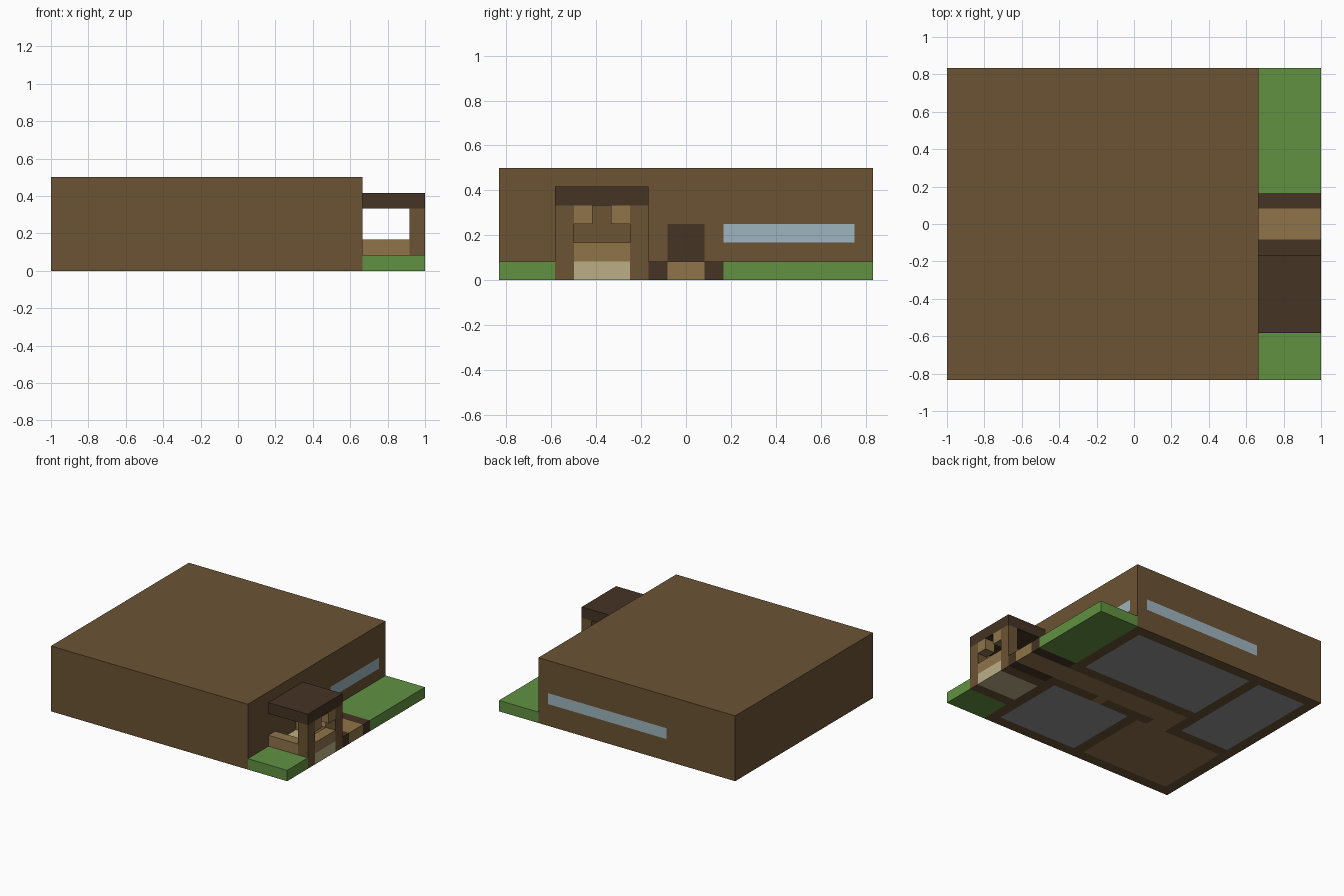
import bpy
import bmesh
from mathutils import Vector

UNIT = 1 / 12  # one building block

cube = bpy.data.objects.get("Cube")
if cube:
    bpy.data.objects.remove(cube, do_unlink=True)


def material(name, rgb):
    linear = [((c / 255 + 0.055) / 1.055) ** 2.4 for c in rgb]
    mat = bpy.data.materials.new(name)
    mat.use_nodes = True
    mat.diffuse_color = (*linear, 1)
    mat.node_tree.nodes["Principled BSDF"].inputs["Base Color"].default_value = (*linear, 1)
    return mat


BROWN = material("wall brown", (107, 83, 52))
DARK = material("dark wood", (69, 51, 36))
TAN = material("tan wood", (143, 116, 74))
PALE = material("pale stone", (187, 175, 134))
GREEN = material("grass green", (98, 145, 66))
BLUE = material("window blue", (157, 181, 189))
GREY = material("floor grey", (147, 147, 149))


def block(name, x, y, z, mat, patches=()):
    """Box from ranges in block units; faces centred inside a patch take its material."""
    ranges = (x, y, z)
    bm = bmesh.new()
    bmesh.ops.create_cube(bm, size=1)
    for v in bm.verts:
        v.co = Vector([r[0] if c < 0 else r[1] for c, r in zip(v.co, ranges)])
    mats = [mat]
    # Cut along the patch borders
    for axis in range(3):
        normal = Vector([float(i == axis) for i in range(3)])
        for at in sorted({edge for p in patches for edge in p[axis]}):
            if ranges[axis][0] < at < ranges[axis][1]:
                bmesh.ops.bisect_plane(bm, geom=bm.verts[:] + bm.edges[:] + bm.faces[:],
                                       plane_co=normal * at, plane_no=normal)
    # Colour the enclosed faces
    for *box, colour in patches:
        if colour not in mats:
            mats.append(colour)
        for f in bm.faces:
            if all(r[0] - 0.01 < c < r[1] + 0.01 for c, r in zip(f.calc_center_median(), box)):
                f.material_index = mats.index(colour)
    bmesh.ops.scale(bm, vec=(UNIT,) * 3, verts=bm.verts)
    mesh = bpy.data.meshes.new(name)
    bm.to_mesh(mesh)
    bm.free()
    for m in mats:
        mesh.materials.append(m)
    obj = bpy.data.objects.new(name, mesh)
    bpy.context.collection.objects.link(obj)
    return obj


# House with windows, front door and room floors on the underside
BASE = (0, 0)
block("house", (-12, 8), (-10, 10), (0, 6), BROWN, [
    ((-5, 7), (10, 10), (2, 3), BLUE),
    ((8, 8), (2, 9), (2, 3), BLUE),
    ((8, 8), (-1, 1), (1, 3), DARK),
    ((-5, 7), (2, 9), BASE, GREY),
    ((-11, -6), (-1, 9), BASE, GREY),
    ((-1, 7), (-9, -2), BASE, GREY),
    ((-11, -2), (-9, -2), BASE, TAN),
    ((-5, 8), (-1, 1), BASE, TAN),
    ((-5, -3), (-2, -1), BASE, TAN),
    ((2, 3), (-2, -1), BASE, TAN),
])

# Lawns
block("back_lawn", (8, 12), (2, 10), (0, 1), GREEN)
block("front_lawn", (8, 12), (-10, -7), (0, 1), GREEN)

# Entrance path with dark borders
block("path", (8, 12), (-1, 1), (0, 1), TAN)
for name, y in (("front", -2), ("back", 1)):
    block(name + "_path_border", (8, 12), (y, y + 1), (0, 1), DARK)

# Porch floor, roof and outer railing
block("porch_floor", (8, 12), (-6, -3), (0, 1), PALE)
block("porch_roof", (8, 12), (-7, -2), (4, 5), DARK)
block("outer_railing", (11, 12), (-6, -3), (1, 2), TAN)

# Porch posts, side railings and brackets
for name, y, bracket in (("front", -7, -6), ("back", -3, -4)):
    block(name + "_post", (11, 12), (y, y + 1), (0, 4), BROWN)
    block(name + "_porch_base", (8, 11), (y, y + 1), (0, 1), BROWN)
    block(name + "_railing", (8, 11), (y, y + 1), (1, 2), TAN)
    block(name + "_bracket", (11, 12), (bracket, bracket + 1), (3, 4), TAN)
